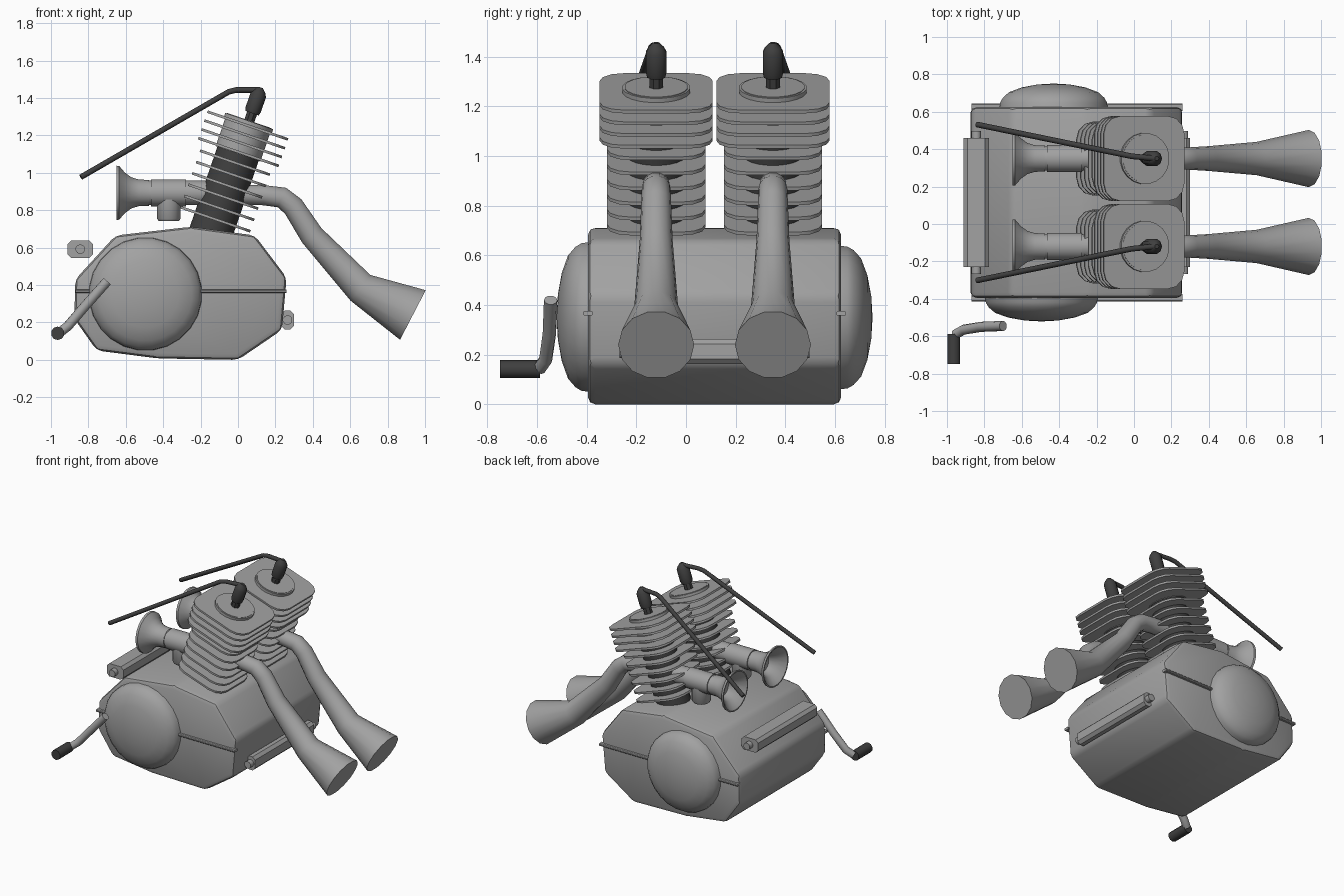
import bpy, bmesh, math
from mathutils import Matrix, Vector

cube = bpy.data.objects.get("Cube")
if cube:
    bpy.data.objects.remove(cube)


def material(name, v):
    m = bpy.data.materials.new(name)
    m.use_nodes = True
    m.diffuse_color = (v, v, v, 1)
    m.node_tree.nodes["Principled BSDF"].inputs["Base Color"].default_value = (v, v, v, 1)
    return m


METAL = material("light_grey_metal", 0.36)
DARK = material("dark_grey_rubber", 0.05)
X, Y, Z = Vector((1, 0, 0)), Vector((0, 1, 0)), Vector((0, 0, 1))


def finish(ob, mat, angle=40):
    """Assign the colour and smooth the shading, keeping hard edges."""
    ob.data.materials.clear()
    ob.data.materials.append(mat)
    bpy.ops.object.select_all(action='DESELECT')
    ob.select_set(True)
    bpy.context.view_layer.objects.active = ob
    bpy.ops.object.shade_smooth_by_angle(angle=math.radians(angle))
    return ob


def from_bmesh(name, bm, mat, matrix=Matrix(), angle=40):
    bmesh.ops.recalc_face_normals(bm, faces=bm.faces)
    me = bpy.data.meshes.new(name)
    bm.to_mesh(me)
    bm.free()
    ob = bpy.data.objects.new(name, me)
    ob.matrix_world = matrix
    bpy.context.collection.objects.link(ob)
    return finish(ob, mat, angle)


def lathe(name, profile, origin, axis, mat, sides=16, angle=40):
    """Revolve (radius, height) points around an axis through origin."""
    bm = bmesh.new()
    rings = []
    for r, h in profile:
        turn = [2 * math.pi * (i + 0.5) / sides for i in range(sides)]
        rings.append([bm.verts.new((r * math.cos(a), r * math.sin(a), h)) for a in turn])
    for a, b in zip(rings, rings[1:]):
        for i in range(sides):
            j = (i + 1) % sides
            bm.faces.new((a[i], a[j], b[j], b[i]))
    bmesh.ops.remove_doubles(bm, verts=bm.verts, dist=1e-5)
    m = Matrix.Translation(origin) @ axis.to_track_quat('Z', 'Y').to_matrix().to_4x4()
    return from_bmesh(name, bm, mat, m, angle)


def rod(name, r, start, end, origin, axis, mat, sides=16):
    return lathe(name, [(0, start), (r, start), (r, end), (0, end)], origin, axis, mat, sides)


def box(name, size, matrix, mat, edge_axis=None, bevel=0.0, segments=1):
    """Box whose edges along one axis can be rounded."""
    bm = bmesh.new()
    bmesh.ops.create_cube(bm, size=1, matrix=Matrix.Diagonal((*size, 1)))
    if edge_axis:
        edges = [e for e in bm.edges
                 if abs((e.verts[0].co - e.verts[1].co).normalized().dot(edge_axis)) > 0.9]
        bmesh.ops.bevel(bm, geom=edges, offset=bevel, segments=segments,
                        profile=0.5, affect='EDGES')
    return from_bmesh(name, bm, mat, matrix, 30)


def tube(name, points, radii, mat, resolution):
    """Round tube through points, with a radius at each."""
    cu = bpy.data.curves.new(name, 'CURVE')
    cu.dimensions = '3D'
    cu.bevel_depth = 1
    cu.bevel_resolution = resolution
    cu.use_fill_caps = True
    sp = cu.splines.new('POLY')
    sp.points.add(len(points) - 1)
    for p, co, r in zip(sp.points, points, radii):
        p.co = (*co, 1)
        p.radius = r
    ob = bpy.data.objects.new(name, cu)
    bpy.context.collection.objects.link(ob)
    bpy.ops.object.select_all(action='DESELECT')
    ob.select_set(True)
    bpy.context.view_layer.objects.active = ob
    bpy.ops.object.convert(target='MESH')
    return finish(bpy.context.view_layer.objects.active, mat, 50)


# Crankcase: extruded outline with softened edges
FRONT, BACK, MID = -0.395, 0.625, 0.115
outline = [(-0.875, 0.22), (-0.755, 0.05), (-0.43, 0.008), (0.0, 0.0), (0.235, 0.16),
           (0.26, 0.44), (0.09, 0.665), (-0.25, 0.712), (-0.655, 0.665), (-0.87, 0.43)]
bm = bmesh.new()
face = bm.faces.new([bm.verts.new((x, FRONT, z)) for x, z in outline])
ext = bmesh.ops.extrude_face_region(bm, geom=[face])
for v in ext["geom"]:
    if isinstance(v, bmesh.types.BMVert):
        v.co.y = BACK
bmesh.ops.bevel(bm, geom=list(bm.edges), offset=0.03, segments=2, profile=0.5, affect='EDGES')
from_bmesh("crankcase", bm, METAL, angle=35)

# Seam ridges on both ends of the crankcase
for side, y in (("front", FRONT), ("back", BACK)):
    box(side + "_seam", (1.13, 0.04, 0.018), Matrix.Translation((-0.305, y, 0.367)),
        METAL, X, 0.005)

# Domed side covers
dome = [(0.305, -0.02), (0.3, 0.025), (0.285, 0.05), (0.25, 0.08),
        (0.18, 0.105), (0.09, 0.121), (0, 0.126)]
lathe("front_cover", dome, (-0.495, FRONT, 0.352), -Y, METAL, 24)
lathe("back_cover", [(r * 0.96, h) for r, h in dome], (-0.43, BACK, 0.35), Y, METAL, 24)

# Mounting bars with end pins
for name, x, z, w, h in (("rear_mount", -0.843, 0.592, 0.135, 0.095),
                         ("lower_mount", 0.265, 0.213, 0.07, 0.1)):
    box(name + "_bar", (w, 0.69, h), Matrix.Translation((x, MID, z)), METAL, Y, 0.02)
    rod(name + "_pin", 0.026, -0.382, 0.382, (x, MID, z), Y, METAL, 10)

# Kick lever and pedal
tube("kick_lever", [(-0.7, -0.545, 0.42), (-0.82, -0.55, 0.285), (-0.91, -0.565, 0.18),
                    (-0.955, -0.59, 0.145)], [0.027] * 4, METAL, 3)
rod("kick_pedal", 0.036, 0, 0.16, (-0.964, -0.588, 0.142), -Y, DARK, 10)

# Two cylinders, each with its own intake, exhaust and ignition lead
TILT = math.radians(19)
axis = Vector((math.sin(TILT), 0, math.cos(TILT)))
for label, cy, out in (("front", -0.12, -1), ("back", 0.35, 1)):
    base = Vector((-0.14, cy, 0.695))
    tilt = Matrix.Rotation(TILT, 4, 'Y')

    rod(label + "_barrel", 0.118, -0.05, 0.43, base, axis, DARK, 20)
    rod(label + "_head", 0.128, 0.43, 0.618, base, axis, METAL, 20)
    rod(label + "_head_cap", 0.137, 0.59, 0.615, base, axis, METAL, 20)

    # Cooling fins: six narrow below, four wide above
    fins = [(0.06 + 0.064 * i, 0.395) for i in range(6)]
    fins += [(0.44 + 0.05 * i, 0.455) for i in range(4)]
    for i, (t, w) in enumerate(fins):
        place = Matrix.Translation(base + axis * t) @ tilt
        box(f"{label}_fin_{i + 1}", (w, w, 0.014), place, METAL, Z, 0.095, 3)

    # Spark plug and boot
    rod(label + "_spark_plug", 0.03, 0.6, 0.7, base, axis, DARK, 8)
    lathe(label + "_plug_boot", [(0, 0.66), (0.038, 0.66), (0.043, 0.68), (0.043, 0.765),
                                 (0.032, 0.785), (0.012, 0.805), (0, 0.805)],
          base, axis, DARK, 10)
    tube(label + "_ignition_lead",
         [(0.115, cy, 1.443), (-0.01, cy + 0.012 * out, 1.443), (-0.05, cy + 0.02 * out, 1.433),
          (-0.84, cy + 0.182 * out, 0.977)], [0.015] * 4, DARK, 2)

    # Intake: open trumpet, carburettor body, float bowl and manifold
    mouth = (-0.65, cy, 0.893)
    lathe(label + "_intake_trumpet",
          [(0, 0.11), (0.06, 0.1), (0.085, 0.05), (0.138, 0.0), (0.147, 0.0), (0.145, 0.015),
           (0.11, 0.045), (0.084, 0.08), (0.072, 0.12), (0.07, 0.175), (0, 0.175)],
          mouth, X, METAL, 20)
    rod(label + "_carburettor", 0.066, 0.17, 0.5, mouth, X, METAL, 20)
    rod(label + "_carburettor_body", 0.073, 0.185, 0.372, mouth, X, METAL, 20)
    lathe(label + "_float_bowl", [(0, 0), (0.055, 0), (0.065, 0.012), (0.065, 0.12), (0, 0.12)],
          (-0.37, cy, 0.743), Z, METAL, 16)

    # Exhaust: bent pipe flaring to a closed megaphone
    tube(label + "_exhaust",
         [(0.0, cy, 0.885), (0.14, cy, 0.88), (0.235, cy, 0.868), (0.295, cy, 0.82),
          (0.395, cy, 0.665), (0.655, cy, 0.385), (0.935, cy, 0.24)],
         [0.055, 0.055, 0.058, 0.06, 0.066, 0.089, 0.153], METAL, 5)
